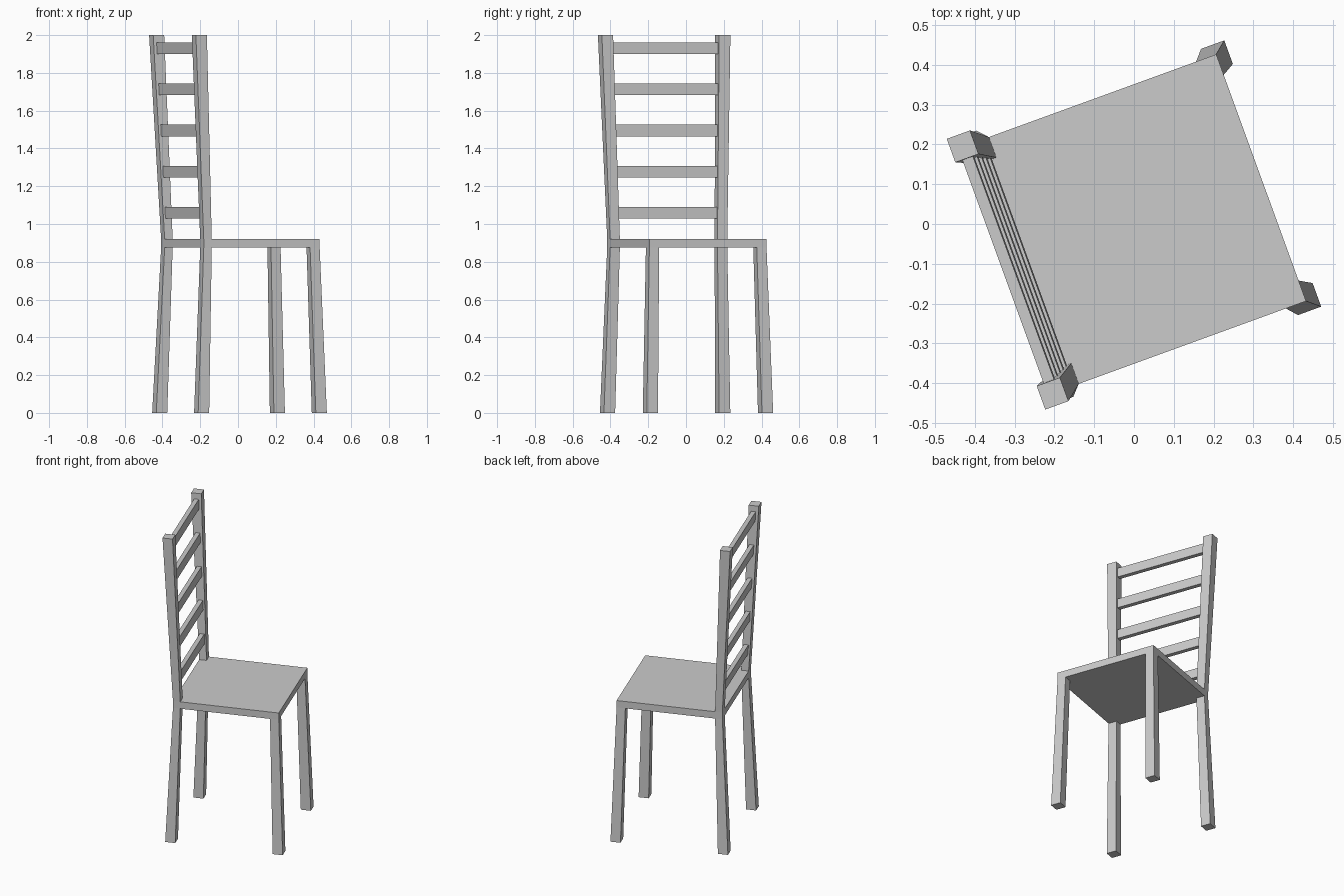
import bpy, bmesh
from math import radians
from mathutils import Matrix

if "Cube" in bpy.data.objects:
    bpy.data.objects.remove(bpy.data.objects["Cube"])

TURN = Matrix.Rotation(radians(20), 4, 'Z')   # whole chair is turned on the spot
SEAT_LOW, SEAT_TOP = 0.875, 0.92


def prism(name, low, high):
    """Four-sided bar between two rectangles (x0, x1, y0, y1, z)."""
    bm = bmesh.new()
    rings = []
    for x0, x1, y0, y1, z in (low, high):
        rings.append([bm.verts.new(p) for p in
                      ((x0, y0, z), (x1, y0, z), (x1, y1, z), (x0, y1, z))])
    a, b = rings
    bm.faces.new(a)
    bm.faces.new(b)
    for i in range(4):
        j = (i + 1) % 4
        bm.faces.new((a[i], a[j], b[j], b[i]))
    bmesh.ops.recalc_face_normals(bm, faces=bm.faces)
    mesh = bpy.data.meshes.new(name)
    bm.to_mesh(mesh)
    bm.free()
    ob = bpy.data.objects.new(name, mesh)
    ob.matrix_world = TURN
    bpy.context.collection.objects.link(ob)
    return ob


def pair(name, low, high):
    """A bar on each side of the chair."""
    for side, s in (("left", -1), ("right", 1)):
        flip = [(x0, x1, s * y0, s * y1, z) for x0, x1, y0, y1, z in (low, high)]
        prism(f"{name}_{side}", *flip)


# Seat slab
prism("seat", (-0.313, 0.34, -0.33, 0.33, SEAT_LOW),
      (-0.313, 0.34, -0.33, 0.33, SEAT_TOP))

# Legs splay outward to the floor
pair("front_leg", (0.309, 0.371, 0.293, 0.356, 0), (0.286, 0.34, 0.275, 0.33, SEAT_LOW))
pair("back_leg", (-0.354, -0.292, 0.293, 0.356, 0), (-0.313, -0.268, 0.275, 0.33, SEAT_LOW))

# Back posts lean backward and outward
pair("back_post", (-0.313, -0.268, 0.275, 0.33, SEAT_TOP), (-0.369, -0.307, 0.299, 0.362, 2.0))

# Ladder rails follow the lean of the posts
for i in range(5):
    ends = []
    for z in (1.028 + i * 0.218, 1.09 + i * 0.218):
        t = (z - SEAT_TOP) / (2.0 - SEAT_TOP)
        x = -0.289 - 0.049 * t
        y = 0.28 + 0.024 * t
        ends.append((x - 0.014, x + 0.014, -y, y, z))
    prism(f"back_rail_{i + 1}", *ends)
